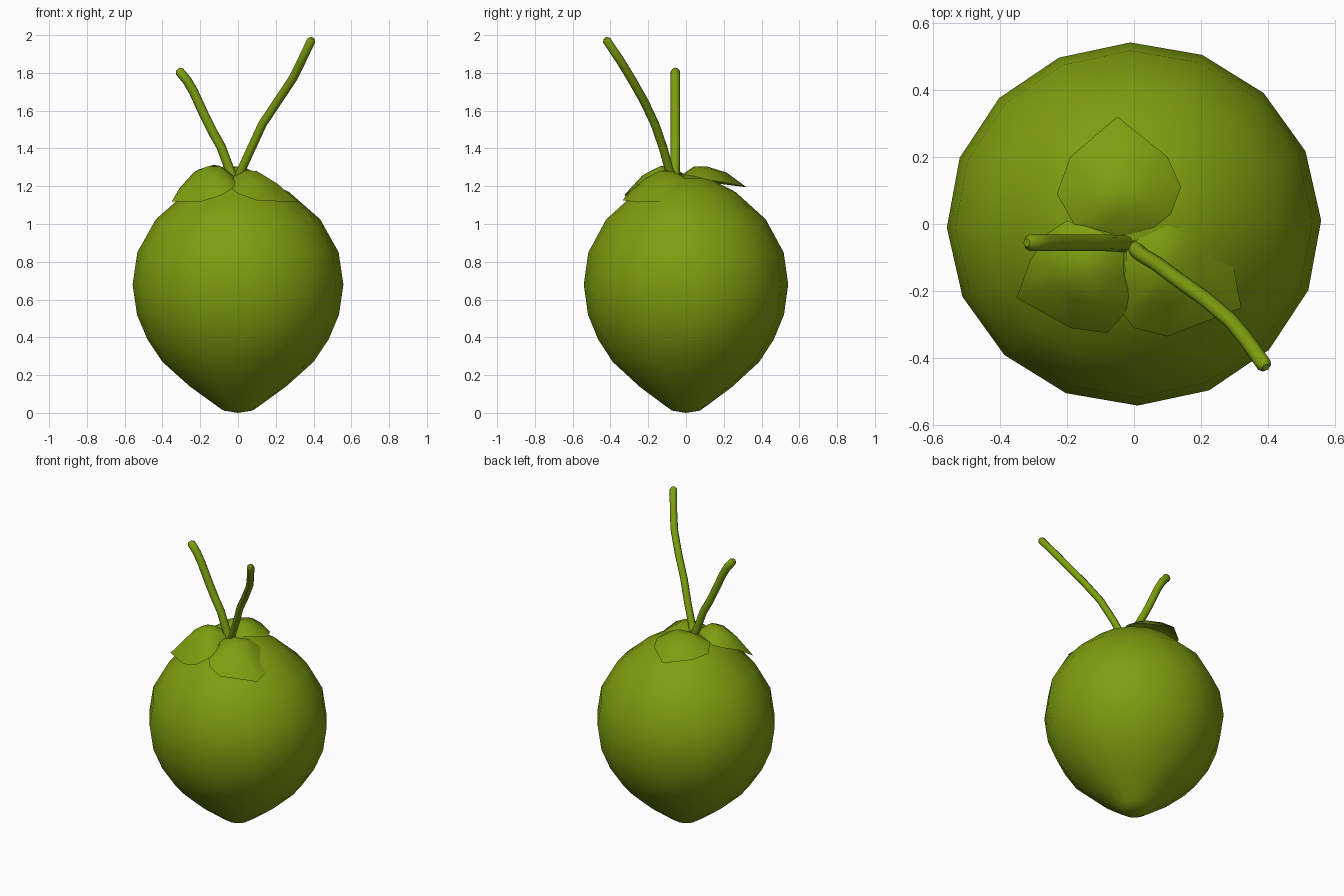
import bpy, bmesh, math
from mathutils import Vector

if "Cube" in bpy.data.objects:
    bpy.data.objects.remove(bpy.data.objects["Cube"])

green = bpy.data.materials.new("coconut green")
green.diffuse_color = (0.205, 0.345, 0.005, 1)
green.use_nodes = True
green.node_tree.nodes["Principled BSDF"].inputs["Base Color"].default_value = green.diffuse_color


def add_mesh(name, bm):
    me = bpy.data.meshes.new(name)
    bmesh.ops.recalc_face_normals(bm, faces=bm.faces)
    for f in bm.faces:
        f.smooth = True
    bm.to_mesh(me)
    bm.free()
    me.materials.append(green)
    ob = bpy.data.objects.new(name, me)
    bpy.context.collection.objects.link(ob)
    return ob


def bridge(bm, a, b):
    n = len(a)
    for i in range(n):
        bm.faces.new((a[i], a[(i + 1) % n], b[(i + 1) % n], b[i]))


# Fruit body: 16-sided lathe, slightly narrower front to back
profile = [(0.075, 0.012), (0.11, 0.035), (0.255, 0.14), (0.4, 0.27), (0.48, 0.39),
           (0.535, 0.52), (0.558, 0.68), (0.533, 0.85), (0.435, 1.025),
           (0.27, 1.17), (0.13, 1.24)]
bm = bmesh.new()
rings = []
for r, z in profile:
    ring = []
    for i in range(16):
        a = math.tau * i / 16 + 0.02
        ring.append(bm.verts.new((r * math.cos(a), r * 0.97 * math.sin(a), z)))
    rings.append(ring)
for a, b in zip(rings, rings[1:]):
    bridge(bm, a, b)
for ring, z in ((rings[0], 0.0), (rings[-1], 1.26)):
    c = bm.verts.new((0, 0, z))
    for i in range(16):
        bm.faces.new((ring[i], ring[(i + 1) % 16], c))
add_mesh("fruit_body", bm)


# Sepals: domed leaf sheets, outline plus a raised inner ring and centre
def sepal(name, outline, centre, lift):
    bm = bmesh.new()
    c = Vector(centre)
    outer = [bm.verts.new(p) for p in outline]
    inner = [bm.verts.new(Vector(p).lerp(c, 0.5) + Vector((0, 0, lift))) for p in outline]
    bridge(bm, outer, inner)
    top = bm.verts.new(c)
    n = len(inner)
    for i in range(n):
        bm.faces.new((inner[i], inner[(i + 1) % n], top))
    # keep the visible side of the sheet facing up
    ob = add_mesh(name, bm)
    if sum(p.normal.z for p in ob.data.polygons) < 0:
        ob.data.flip_normals()


sepal("sepal_back",
      [(-0.03, -0.04, 1.25), (0.06, -0.01, 1.26), (0.11, 0.03, 1.255), (0.14, 0.11, 1.235),
       (0.10, 0.20, 1.22), (-0.05, 0.32, 1.195), (-0.19, 0.20, 1.21),
       (-0.23, 0.09, 1.22), (-0.18, 0.0, 1.25), (-0.10, -0.02, 1.26)],
      (-0.04, 0.11, 1.305), 0.022)
sepal("sepal_left",
      [(-0.03, -0.07, 1.26), (-0.03, -0.15, 1.25), (-0.01, -0.22, 1.21), (-0.03, -0.27, 1.19),
       (-0.08, -0.325, 1.155), (-0.19, -0.31, 1.12), (-0.35, -0.22, 1.12),
       (-0.31, -0.11, 1.19), (-0.26, -0.03, 1.22), (-0.20, 0.01, 1.24), (-0.10, -0.02, 1.27)],
      (-0.16, -0.14, 1.305), 0.025)
sepal("sepal_right",
      [(-0.02, -0.06, 1.26), (-0.03, -0.17, 1.23), (-0.03, -0.27, 1.185), (0.0, -0.31, 1.16),
       (0.10, -0.335, 1.125), (0.32, -0.25, 1.115), (0.28, -0.04, 1.125),
       (0.20, 0.06, 1.18), (0.09, -0.01, 1.25)],
      (0.10, -0.14, 1.28), 0.015)


# Stems: round tubes with rounded tips
def stem(name, pts, rad):
    cu = bpy.data.curves.new(name, 'CURVE')
    cu.dimensions = '3D'
    cu.bevel_depth = rad
    cu.bevel_resolution = 2
    cu.use_fill_caps = True
    p0, p1 = Vector(pts[-2]), Vector(pts[-1])
    tip = p1 + (p1 - p0).normalized() * rad * 0.6
    pts = pts + [tuple(tip)]
    sp = cu.splines.new('POLY')
    sp.points.add(len(pts) - 1)
    for p, co in zip(sp.points, pts):
        p.co = (*co, 1)
        p.radius = 1
    sp.points[-1].radius = 0.5
    sp.use_smooth = True
    cu.materials.append(green)
    ob = bpy.data.objects.new(name, cu)
    bpy.context.collection.objects.link(ob)


stem("long_stem",
     [(-0.01, -0.06, 1.22), (0.02, -0.09, 1.29), (0.07, -0.12, 1.40), (0.13, -0.165, 1.53),
      (0.21, -0.222, 1.65), (0.29, -0.29, 1.77), (0.335, -0.345, 1.86),
      (0.388, -0.42, 1.972)], 0.023)
stem("short_stem",
     [(-0.02, -0.058, 1.23), (-0.045, -0.058, 1.29), (-0.09, -0.056, 1.41),
      (-0.13, -0.056, 1.48), (-0.18, -0.056, 1.58), (-0.235, -0.056, 1.70),
      (-0.27, -0.056, 1.76), (-0.31, -0.056, 1.808)], 0.025)
